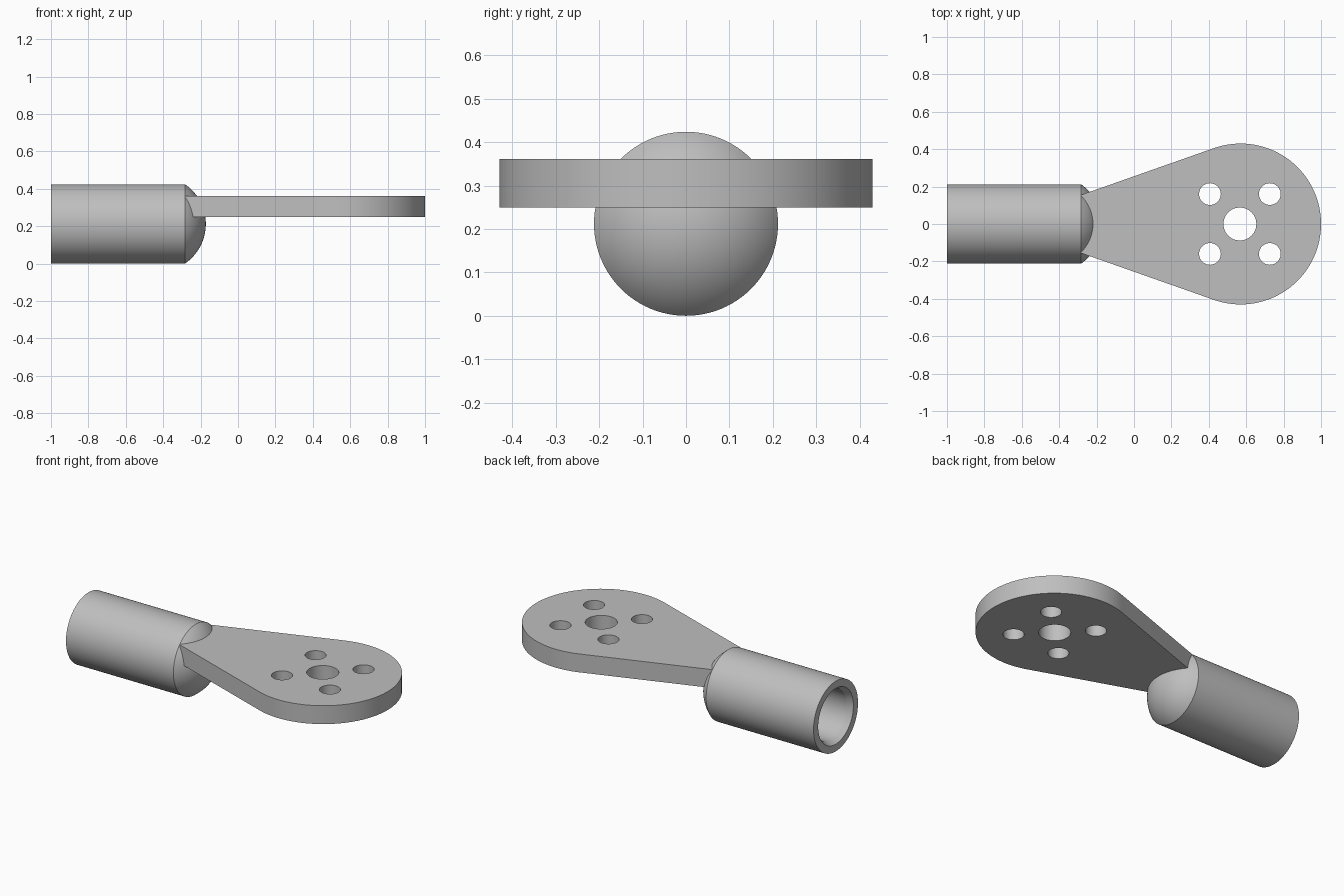
import bpy, bmesh
from math import pi, sin, cos, sqrt, asin, radians

cube = bpy.data.objects.get("Cube")
if cube:
    bpy.data.objects.remove(cube, do_unlink=True)

# Single plain grey metal
grey = bpy.data.materials.new("grey metal")
grey.use_nodes = True
colour = (0.52, 0.52, 0.52, 1)
grey.diffuse_color = colour
grey.node_tree.nodes["Principled BSDF"].inputs["Base Color"].default_value = colour


def make_object(name, bm):
    bmesh.ops.recalc_face_normals(bm, faces=bm.faces)
    mesh = bpy.data.meshes.new(name)
    bm.to_mesh(mesh)
    bm.free()
    mesh.materials.append(grey)
    obj = bpy.data.objects.new(name, mesh)
    bpy.context.collection.objects.link(obj)
    return obj


def smooth(obj):
    bpy.ops.object.select_all(action='DESELECT')
    obj.select_set(True)
    bpy.context.view_layer.objects.active = obj
    bpy.ops.object.shade_smooth_by_angle(angle=radians(25))


def prism(bm, outline, z0, z1):
    face = bm.faces.new([bm.verts.new((x, y, z0)) for x, y in outline])
    top = bmesh.ops.extrude_face_region(bm, geom=[face])["geom"]
    bmesh.ops.translate(bm, vec=(0, 0, z1 - z0),
                        verts=[v for v in top if isinstance(v, bmesh.types.BMVert)])


def arc(cx, r, start, end, steps):
    return [(cx + r * cos(start + (end - start) * i / steps),
             r * sin(start + (end - start) * i / steps)) for i in range(steps + 1)]


# Hollow handle with a chamfered bore and a shallow domed end
R, X0, X1, TIP = 0.212, -1.0, -0.283, -0.172
BORE, BORE_END = 0.15, -0.32
bulge = TIP - X1
dome_r = (R * R + bulge * bulge) / (2 * bulge)
dome = arc(TIP - dome_r, dome_r, asin(R / dome_r), 0, 14)
dome[-1] = (TIP, 0)
profile = [(BORE_END, 0), (BORE_END, BORE), (X0 + 0.032, BORE), (X0, 0.168), (X0, R)] + dome
bm = bmesh.new()
verts = [bm.verts.new((x, 0, R + r)) for x, r in profile]
edges = [bm.edges.new(pair) for pair in zip(verts, verts[1:])]
bmesh.ops.spin(bm, geom=verts + edges, cent=(0, 0, R), axis=(1, 0, 0),
               angle=2 * pi, steps=96, use_duplicate=False)
bmesh.ops.remove_doubles(bm, verts=bm.verts, dist=0.0002)
smooth(make_object("handle", bm))

# Teardrop plate: round head with straight sides tapering to the handle
CX, HEAD, Z0, Z1 = 0.57, 0.43, 0.25, 0.361
lean = radians(19.4)
swing = pi / 2 + lean
head = arc(CX, HEAD, -swing, swing, 96)
tx, ty = head[-1]
root_y = ty - (tx - X1) * sin(lean) / cos(lean)
bm = bmesh.new()
prism(bm, head + [(X1, root_y), (X1, -root_y)], Z0, Z1)
plate = make_object("plate", bm)

# Centre hole and four screw holes
HOLE_X, PITCH = 0.566, 0.16
holes = [(HOLE_X, 0, 0.088)]
holes += [(HOLE_X + sx * PITCH, sy * PITCH, 0.058) for sx in (-1, 1) for sy in (-1, 1)]
bm = bmesh.new()
for hx, hy, r in holes:
    prism(bm, [(x, y + hy) for x, y in arc(hx, r, 0, 2 * pi, 48)[:-1]], Z0 - 0.1, Z1 + 0.1)
cutter = make_object("hole_cutter", bm)
cutter.hide_render = True

cut = plate.modifiers.new("holes", 'BOOLEAN')
cut.operation = 'DIFFERENCE'
cut.solver = 'EXACT'
cut.object = cutter
bpy.context.view_layer.objects.active = plate
bpy.ops.object.modifier_apply(modifier=cut.name)
bpy.data.objects.remove(cutter, do_unlink=True)
smooth(plate)
